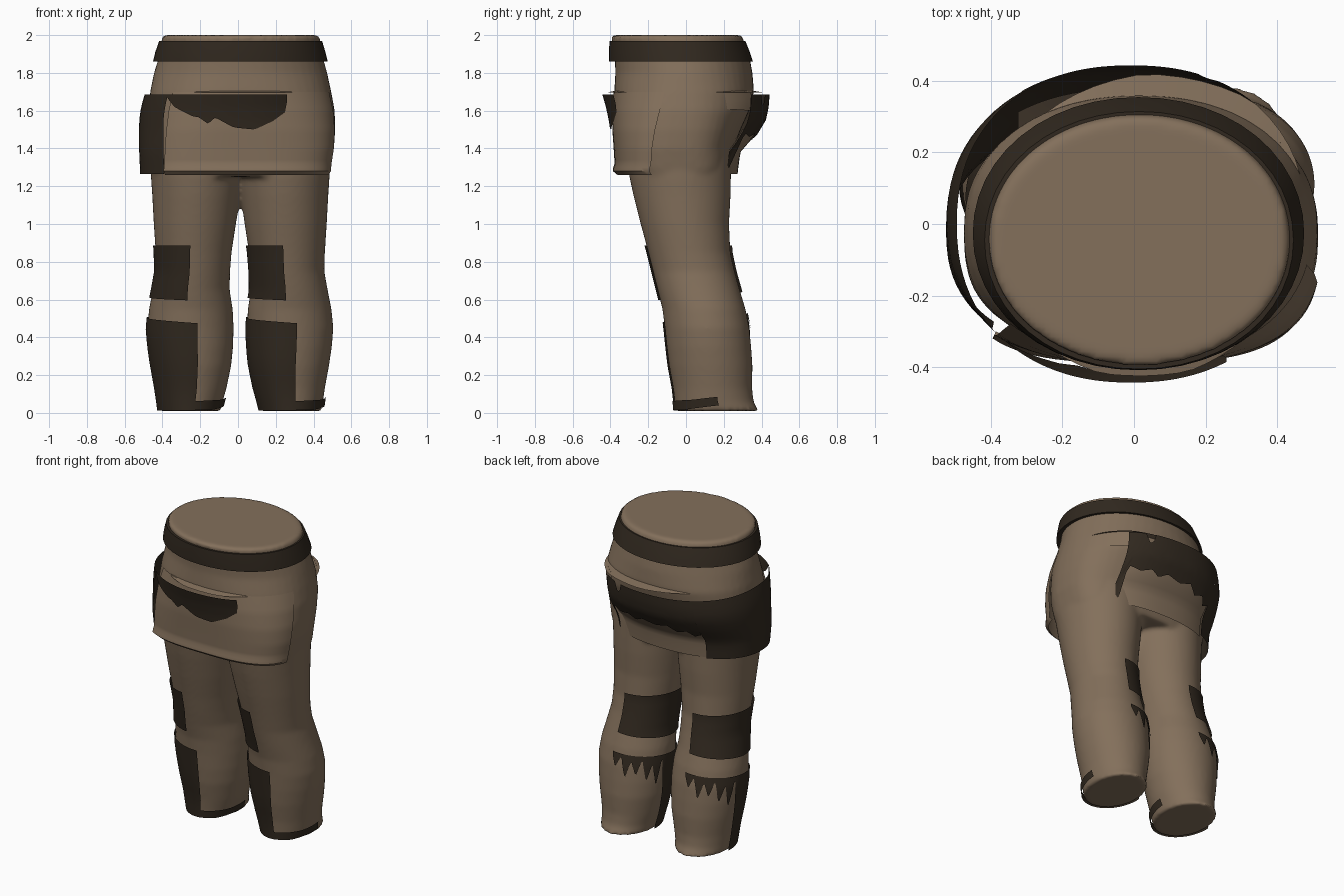
import bpy, bmesh, math

if "Cube" in bpy.data.objects:
    bpy.data.objects.remove(bpy.data.objects["Cube"])


def material(name, rgb):
    m = bpy.data.materials.new(name)
    m.diffuse_color = (*rgb, 1)
    m.use_nodes = True
    m.node_tree.nodes["Principled BSDF"].inputs["Base Color"].default_value = m.diffuse_color
    return m


BROWN = material("brown_cloth", (0.228, 0.161, 0.105))
DARK = material("dark_leather", (0.031, 0.022, 0.014))

# Cross-sections: z, x min, x max, y min, y max
HIPS = [(1.25, -.45, .475, -.29, .225), (1.30, -.463, .488, -.315, .243), (1.40, -.472, .508, -.338, .252),
        (1.50, -.475, .515, -.355, .29), (1.60, -.475, .512, -.373, .335), (1.70, -.465, .494, -.38, .36),
        (1.80, -.445, .472, -.374, .352), (1.88, -.42, .45, -.377, .337), (1.97, -.405, .435, -.392, .305),
        (2.00, -.403, .433, -.397, .298)]
LEG = [(.01, .117, .443, -.058, .383), (.06, .105, .45, -.06, .358), (.13, .085, .46, -.068, .35),
       (.25, .06, .482, -.09, .352), (.35, .05, .497, -.102, .345), (.45, .047, .505, -.112, .335),
       (.55, .052, .495, -.125, .315), (.65, .068, .475, -.15, .285), (.75, .066, .457, -.175, .257),
       (.85, .058, .460, -.20, .235), (1.0, .035, .470, -.24, .228), (1.15, .014, .478, -.278, .236),
       (1.25, .0, .485, -.30, .238), (1.40, -.01, .49, -.32, .24)]
SKIRT = [(1.27, -.515, .48, -.36, .285), (1.38, -.52, .49, -.38, .30), (1.45, -.522, .49, -.39, .36),
         (1.55, -.52, .485, -.405, .42), (1.62, -.51, .48, -.42, .435), (1.69, -.49, .475, -.44, .44)]
APRON = [(1.26, -.475, .485, -.36, .24), (1.272, -.488, .498, -.385, .25), (1.30, -.486, .50, -.382, .25),
         (1.32, -.485, .502, -.375, .25), (1.40, -.487, .515, -.38, .26), (1.50, -.487, .52, -.387, .30),
         (1.60, -.482, .513, -.388, .34), (1.70, -.465, .492, -.38, .36)]


def square(z):
    """Corner fullness of the hips, growing towards the thighs."""
    return 2.03 + 1.7 * max(0, 1.8 - z)


def apron_square(z):
    return square(z) + .15 * min(1, (1.72 - z) * 4)


def section(table, z):
    """Interpolated extents of a body at height z."""
    z = min(max(z, table[0][0]), table[-1][0])
    for a, b in zip(table, table[1:]):
        if z <= b[0]:
            f = (z - a[0]) / (b[0] - a[0])
            return [p + (q - p) * f for p, q in zip(a[1:], b[1:])]


def point(ext, z, deg, off=0, n=2.0):
    """Point on a section; 0 is front, 90 is -x, 180 is back."""
    n = n(z) if callable(n) else n
    x0, x1, y0, y1 = ext
    s, c = math.sin(math.radians(deg)), math.cos(math.radians(deg))
    s = math.copysign(abs(s) ** (2 / n), s)
    c = math.copysign(abs(c) ** (2 / n), c)
    return ((x0 + x1) / 2 - ((x1 - x0) / 2 + off) * s,
            (y0 + y1) / 2 - ((y1 - y0) / 2 + off) * c, z)


def finish(name, bm, mat, recalc=False):
    if recalc:
        bmesh.ops.recalc_face_normals(bm, faces=bm.faces)
    me = bpy.data.meshes.new(name)
    bm.to_mesh(me)
    bm.free()
    me.materials.append(mat)
    ob = bpy.data.objects.new(name, me)
    bpy.context.collection.objects.link(ob)
    bpy.ops.object.select_all(action='DESELECT')
    ob.select_set(True)
    bpy.context.view_layer.objects.active = ob
    bpy.ops.object.shade_smooth_by_angle(angle=math.radians(40))
    return ob


def add_loft(bm, rings, n=2.0, segs=48, closed_loop=False):
    loops = [[bm.verts.new(point(r[1:], r[0], 360 * i / segs, 0, n)) for i in range(segs)] for r in rings]
    pairs = list(zip(loops, loops[1:]))
    if closed_loop:
        pairs.append((loops[-1], loops[0]))
    else:
        bm.faces.new(loops[0])
        bm.faces.new(loops[-1])
    for a, b in pairs:
        for i in range(segs):
            j = (i + 1) % segs
            bm.faces.new((a[i], a[j], b[j], b[i]))


def curve(pts):
    """Piecewise linear function through (angle, height) points."""
    def f(t):
        if t <= pts[0][0]:
            return pts[0][1]
        for a, b in zip(pts, pts[1:]):
            if t <= b[0]:
                return a[1] + (b[1] - a[1]) * (t - a[0]) / (b[0] - a[0])
        return pts[-1][1]
    return f


def sheet(name, table, t0, t1, bottom, top, off, mat, n=2.0, rows=8, step=4):
    """Cloth panel following a body between two angles and two height curves."""
    lo = curve(bottom) if isinstance(bottom, list) else (lambda t: bottom)
    hi = curve(top) if isinstance(top, list) else (lambda t: top)
    bm = bmesh.new()
    cols = max(2, round((t1 - t0) / step))
    grid = []
    for i in range(cols + 1):
        t = t0 + (t1 - t0) * i / cols
        zs = [lo(t) + (hi(t) - lo(t)) * k / rows for k in range(rows + 1)]
        grid.append([bm.verts.new(point(section(table, z), z, t, off, n)) for z in zs])
    for a, b in zip(grid, grid[1:]):
        for k in range(rows):
            bm.faces.new((a[k], a[k + 1], b[k + 1], b[k]))
    return finish(name, bm, mat)


def shelf(name, t0, t1, outer, mat):
    """Flat rim at the top of a pocket, tapering to both ends."""
    bm = bmesh.new()
    prev = None
    for i in range(17):
        f = i / 16
        t = t0 + (t1 - t0) * f
        a = point(section(HIPS, 1.70), 1.708, t, -.02, square)
        b = point(section(HIPS, 1.70), 1.695, t, outer * min(1, 3 * f, 3 * (1 - f)) + .004, 2.08)
        cur = (bm.verts.new(a), bm.verts.new(b))
        if prev:
            bm.faces.new((prev[0], prev[1], cur[1], cur[0]))
        prev = cur
    return finish(name, bm, mat, True)


# Hips and both legs fused into one smooth body
LEFT = [(z, .024 - b, .024 - a, c, d) for z, a, b, c, d in LEG]
bm = bmesh.new()
add_loft(bm, HIPS, n=square)
add_loft(bm, LEFT)
add_loft(bm, LEG)
trousers = finish("trousers", bm, BROWN, True)
fuse = trousers.modifiers.new("fuse", 'REMESH')
fuse.mode = 'VOXEL'
fuse.voxel_size = .014
fuse.use_smooth_shade = True
relax = trousers.modifiers.new("relax", 'SMOOTH')
relax.factor = .5
relax.iterations = 5

# Belt
bm = bmesh.new()
add_loft(bm, [(1.86, -.42, .45, -.37, .33), (1.86, -.45, .475, -.407, .354), (1.91, -.438, .463, -.408, .338),
              (1.97, -.417, .445, -.405, .314), (1.97, -.395, .425, -.38, .29)], n=2.05, closed_loop=True)
finish("belt", bm, DARK, True)

# Wraps on one side of each leg
teeth = [(-9, .012), (94, .012), (100, .25)]
for i, (gap, depth) in enumerate([(.50, .32), (.47, .36), (.50, .40), (.49, .38), (.515, .44)]):
    teeth += [(107 + i * 16, gap), (115 + i * 16, depth)]
teeth += [(186, .51)]
for side, table in (("left", LEFT), ("right", LEG)):
    sheet(side + "_knee_wrap", table, 5, 184, [(0, .595), (90, .61), (184, .645)], .885, .011, DARK)
    sheet(side + "_shin_guard", table, -9, 186, teeth, [(-8, .475), (90, .505), (186, .53)], .008, DARK, step=2)
    sheet(side + "_ankle_strap", table, -95, -6, [(-95, .04), (-40, .015)], [(-95, .085), (-60, .07), (-8, .062)],
          .012, DARK, rows=2)

# Front apron and its torn pocket
sheet("front_apron", APRON, -76, 46, 1.26, 1.70, .003, BROWN, n=apron_square, rows=22)
sheet("front_pocket", SKIRT, -31, 48, [(-31, 1.64), (-29, 1.57), (-20, 1.54), (-10, 1.50), (0, 1.51), (10, 1.565),
      (14, 1.53), (20, 1.565), (24, 1.57), (38, 1.62), (48, 1.68)], 1.685, .004, DARK, n=2.2, step=2)
shelf("front_pocket_rim", -40, 37, .04, BROWN)

# Side and back panels
sheet("side_panel", SKIRT, 46, 146, 1.265, 1.685, .003, DARK, n=2.25, rows=10)
sheet("back_pocket", SKIRT, 146, 221, [(146, 1.44), (152, 1.42), (156, 1.46), (164, 1.44), (170, 1.48), (178, 1.46),
      (186, 1.48), (192, 1.45), (198, 1.48), (206, 1.46), (216, 1.48), (218, 1.30), (221, 1.28)],
      [(190, 1.685), (200, 1.685), (202, 1.63), (205, 1.63), (207, 1.685)], .003, DARK, n=2.25, step=1.5)
sheet("back_skirt", SKIRT, 144, 220, 1.265, 1.50, -.012, BROWN, n=2.25)
sheet("back_waist_flap", SKIRT, 219, 246, [(219, 1.60), (246, 1.61)], 1.70, .002, BROWN, rows=4)
shelf("back_pocket_rim", 148, 248, .055, BROWN)
